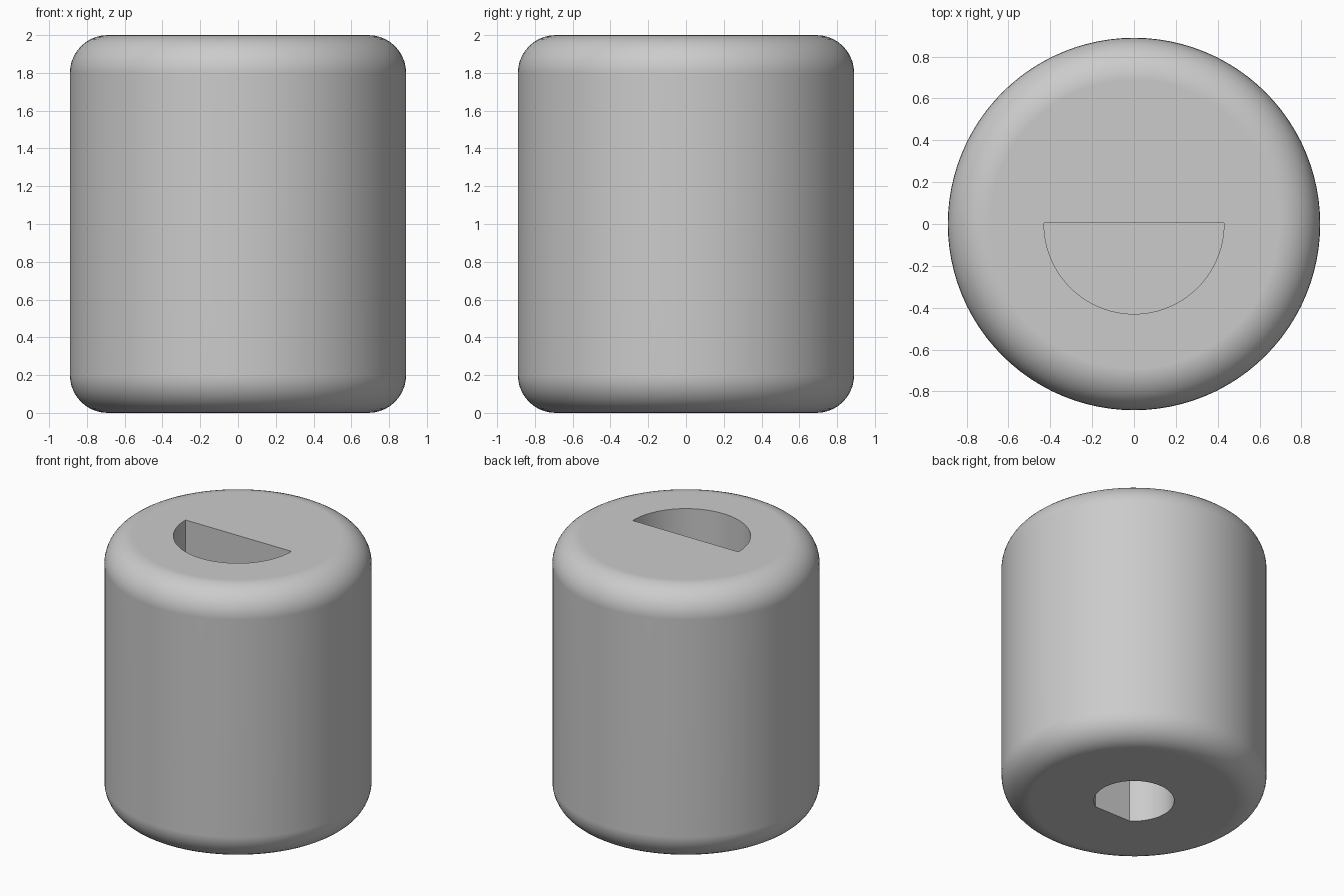
import bpy, bmesh
from math import sin, cos, pi, asin, radians

if "Cube" in bpy.data.objects:
    bpy.data.objects.remove(bpy.data.objects["Cube"], do_unlink=True)

RADIUS, HEIGHT, FILLET, SEGMENTS = 0.89, 2.0, 0.2, 96

grey = bpy.data.materials.new("plain grey")
grey.use_nodes = True
grey.diffuse_color = (0.6, 0.6, 0.6, 1)
grey.node_tree.nodes["Principled BSDF"].inputs["Base Color"].default_value = (0.6, 0.6, 0.6, 1)


def add_object(name, bm):
    bmesh.ops.recalc_face_normals(bm, faces=bm.faces)
    mesh = bpy.data.meshes.new(name)
    bm.to_mesh(mesh)
    bm.free()
    mesh.materials.append(grey)
    obj = bpy.data.objects.new(name, mesh)
    bpy.context.collection.objects.link(obj)
    return obj


def prism(name, outline, bottom, top):
    bm = bmesh.new()
    face = bm.faces.new([bm.verts.new((x, y, bottom)) for x, y in outline])
    extruded = bmesh.ops.extrude_face_region(bm, geom=[face])["geom"]
    verts = [g for g in extruded if isinstance(g, bmesh.types.BMVert)]
    bmesh.ops.translate(bm, verts=verts, vec=(0, 0, top - bottom))
    return add_object(name, bm)


def arc(radius, start, end, steps):
    angles = [start + (end - start) * i / steps for i in range(steps + 1)]
    return [(radius * cos(a), radius * sin(a)) for a in angles]


# Rounded cylinder, turned from a half profile
core = RADIUS - FILLET
lower = [(core + x, FILLET + z) for x, z in arc(FILLET, -pi / 2, 0, 10)]
upper = [(core + x, HEIGHT - FILLET + z) for x, z in arc(FILLET, 0, pi / 2, 10)]
profile = [(0, 0)] + lower + upper + [(0, HEIGHT)]
bm = bmesh.new()
points = [bm.verts.new((x, 0, z)) for x, z in profile]
edges = [bm.edges.new(pair) for pair in zip(points, points[1:])]
bmesh.ops.spin(bm, geom=points + edges, cent=(0, 0, 0), axis=(0, 0, 1),
               angle=2 * pi, steps=SEGMENTS)
bmesh.ops.remove_doubles(bm, verts=bm.verts, dist=0.0001)
caps = [f for f in bm.faces if len(f.verts) == 3]
for z in (0, HEIGHT):
    bmesh.ops.dissolve_faces(bm, faces=[f for f in caps if f.is_valid
                                        and abs(f.calc_center_median().z - z) < 0.001])
body = add_object("rounded_body", bm)

# Half-round pocket in the top
half_round = [(0.43, 0.005)] + arc(0.43, 0, -pi, 48) + [(-0.43, 0.005)]
pocket = prism("top_pocket_cutter", half_round, HEIGHT - 0.4, HEIGHT + 0.1)

# Shaft socket in the base: a circle with one flat side at the front
flat = asin(0.225 / 0.27)
socket = prism("shaft_socket_cutter", arc(0.27, -flat, pi + flat, 56), -0.1, 1.0)

bpy.context.view_layer.objects.active = body
body.select_set(True)
for cutter in (pocket, socket):
    cut = body.modifiers.new("cut", "BOOLEAN")
    cut.operation, cut.solver, cut.object = "DIFFERENCE", "EXACT", cutter
    bpy.ops.object.modifier_apply(modifier=cut.name)
    bpy.data.objects.remove(cutter, do_unlink=True)

# Smooth shading with crisp rims and flat caps
bpy.ops.object.shade_smooth_by_angle(angle=radians(30))
weighted = body.modifiers.new("flat caps", "WEIGHTED_NORMAL")
weighted.keep_sharp = True
